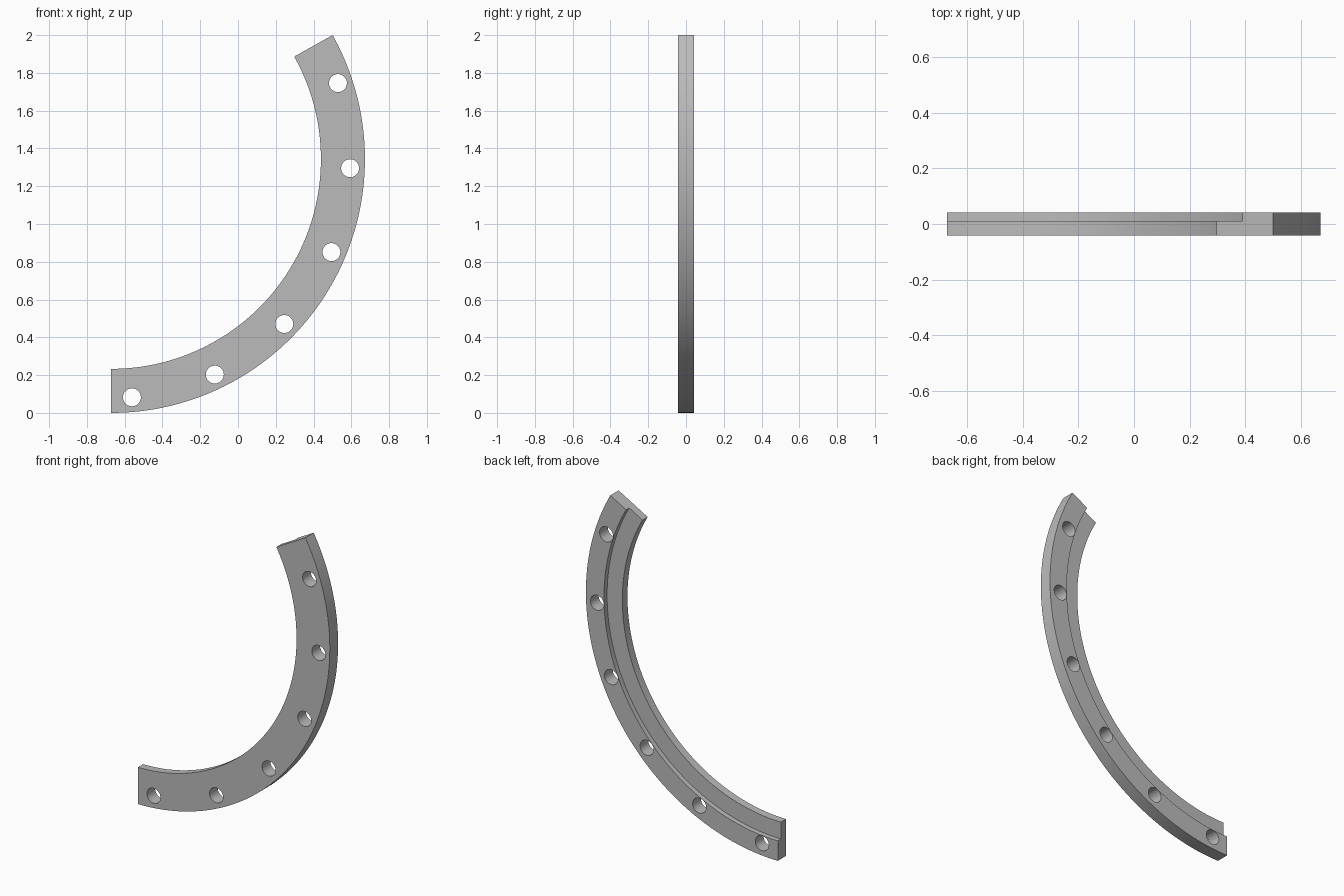
import bpy, bmesh, math
from mathutils import Matrix, Vector

if "Cube" in bpy.data.objects:
    bpy.data.objects.remove(bpy.data.objects["Cube"])

R_OUT, R_IN, R_STEP = 1.344, 1.111, 1.2175
CX, CZ = -0.672, 1.344            # arc centre
Y_FRONT, Y_BACK, Y_STEP = -0.0415, 0.0415, 0.01
A0, A1, SEG = math.radians(-90), math.radians(29.22), 96

metal = bpy.data.materials.new("plain grey")
metal.diffuse_color = (0.5, 0.5, 0.5, 1)
metal.use_nodes = True
metal.node_tree.nodes["Principled BSDF"].inputs["Base Color"].default_value = metal.diffuse_color


def make_object(name, bm):
    bmesh.ops.recalc_face_normals(bm, faces=bm.faces)
    mesh = bpy.data.meshes.new(name)
    bm.to_mesh(mesh)
    bm.free()
    obj = bpy.data.objects.new(name, mesh)
    bpy.context.collection.objects.link(obj)
    return obj


def on_arc(r, a, y):
    return Vector((CX + r * math.cos(a), y, CZ + r * math.sin(a)))


# Curved rail: stepped cross-section swept along the arc
profile = [(R_IN, Y_FRONT), (R_OUT, Y_FRONT), (R_OUT, Y_BACK),
           (R_STEP, Y_BACK), (R_STEP, Y_STEP), (R_IN, Y_STEP)]
bm = bmesh.new()
rings = []
for i in range(SEG + 1):
    a = A0 + (A1 - A0) * i / SEG
    rings.append([bm.verts.new(on_arc(r, a, y)) for r, y in profile])
n = len(profile)
for p, q in zip(rings, rings[1:]):
    for k in range(n):
        j = (k + 1) % n
        bm.faces.new((p[k], p[j], q[j], q[k]))
bm.faces.new(rings[0])
bm.faces.new(rings[-1])
rail = make_object("curved_rail", bm)
rail.data.materials.append(metal)

# Six evenly spaced bolt holes
bm = bmesh.new()
for k in range(6):
    pos = on_arc(1.2665, math.radians(-85 + 20.7 * k), 0)
    bmesh.ops.create_cone(bm, cap_ends=True, segments=40, radius1=0.0475,
                          radius2=0.0475, depth=0.3,
                          matrix=Matrix.Translation(pos) @ Matrix.Rotation(math.pi / 2, 4, 'X'))
cutter = make_object("hole_cutter", bm)
cutter.data.materials.append(metal)
cutter.hide_render = True

mod = rail.modifiers.new("bolt_holes", 'BOOLEAN')
mod.operation = 'DIFFERENCE'
mod.solver = 'EXACT'
mod.object = cutter
bpy.context.view_layer.objects.active = rail
rail.select_set(True)
bpy.ops.object.modifier_apply(modifier=mod.name)
bpy.data.objects.remove(cutter)

# Smooth curved walls, crisp edges
bpy.ops.object.shade_smooth_by_angle(angle=math.radians(30))
